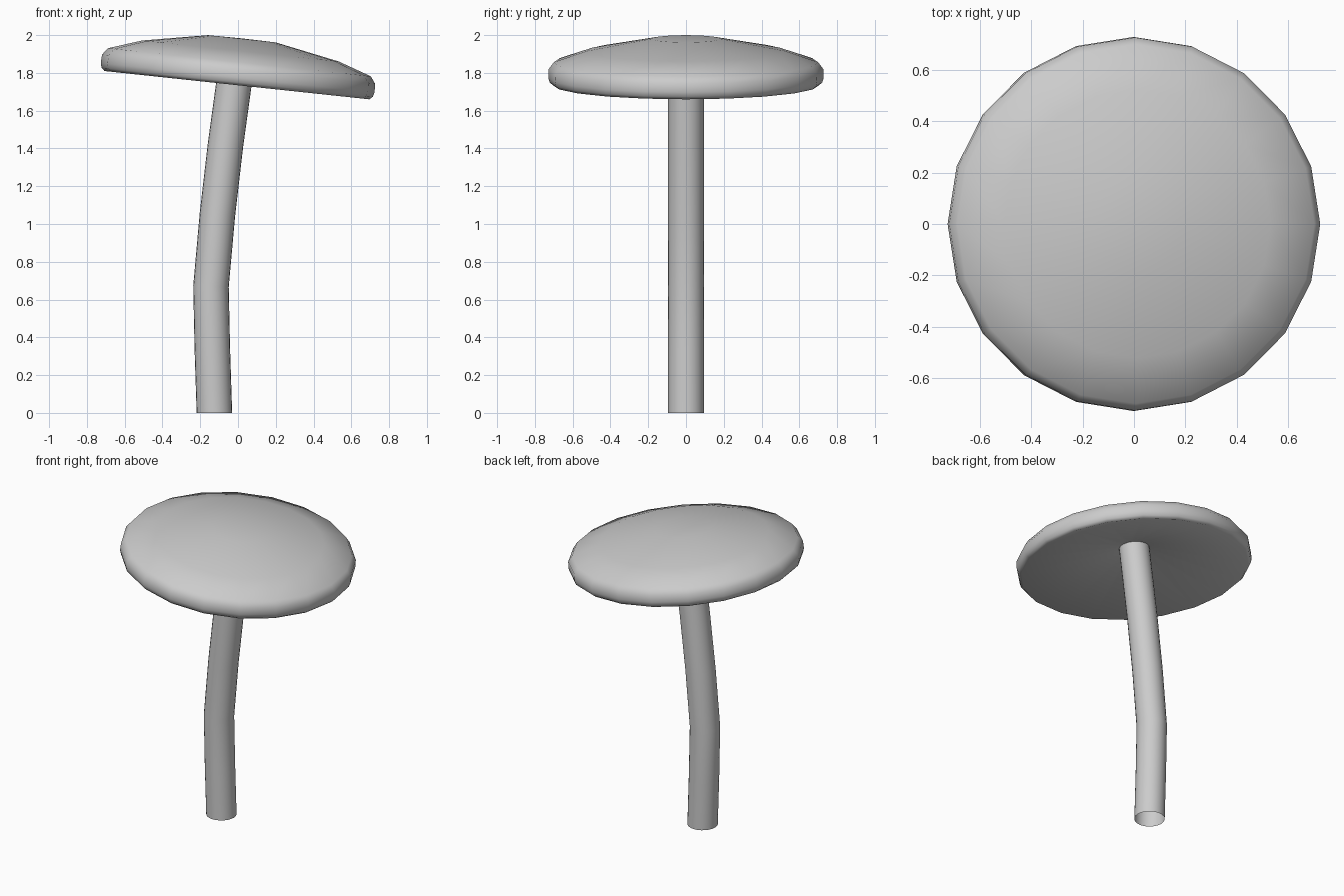
import bpy, bmesh, math
from mathutils import Vector, Matrix

if "Cube" in bpy.data.objects:
    bpy.data.objects.remove(bpy.data.objects["Cube"])


def loft(name, rings, close_start=None, close_end=None):
    """Skin a list of equal-length point rings; optional centre points close the ends."""
    bm = bmesh.new()
    rows = [[bm.verts.new(p) for p in ring] for ring in rings]
    n = len(rows[0])
    for a, b in zip(rows, rows[1:]):
        for i in range(n):
            j = (i + 1) % n
            bm.faces.new((a[i], a[j], b[j], b[i]))
    for row, point in ((rows[0], close_start), (rows[-1], close_end)):
        if point is not None:
            c = bm.verts.new(point)
            for i in range(n):
                bm.faces.new((row[i], row[(i + 1) % n], c))
    bmesh.ops.recalc_face_normals(bm, faces=bm.faces)
    mesh = bpy.data.meshes.new(name)
    bm.to_mesh(mesh)
    bm.free()
    obj = bpy.data.objects.new(name, mesh)
    bpy.context.collection.objects.link(obj)
    bpy.context.view_layer.objects.active = obj
    obj.select_set(True)
    bpy.ops.object.shade_smooth_by_angle(angle=math.radians(60))
    obj.select_set(False)
    return obj


def circle(r, z, n):
    return [Vector((r * math.cos(2 * math.pi * i / n),
                    r * math.sin(2 * math.pi * i / n), z)) for i in range(n)]


# Cap: 20-sided dome with rounded rim and hollowed underside, tipped toward +x
cap_profile = [(0.10, 0.145), (0.705, 0.0), (0.722, 0.015), (0.729, 0.04),
               (0.727, 0.085), (0.70, 0.122), (0.523, 0.182), (0.18, 0.247)]
cap = loft("mushroom_cap", [circle(r, z, 20) for r, z in cap_profile],
           (0, 0, 0.165), (0, 0, 0.249))
cap.data.transform(Matrix.Translation((-0.006, 0, 1.735)) @
                   Matrix.Rotation(math.radians(6.1), 4, 'Y'))

# Stem: gently bent open tube, rings perpendicular to the path
path = [(-0.125, 0), (-0.136, 0.34), (-0.143, 0.67), (-0.109, 1.05),
        (-0.066, 1.42), (-0.022, 1.74), (0.0, 1.90)]
rings = []
for k, (x, z) in enumerate(path):
    a, b = path[max(k - 1, 0)], path[min(k + 1, len(path) - 1)]
    tilt = 0 if k == 0 else math.atan2(b[0] - a[0], b[1] - a[1])
    m = Matrix.Translation((x, 0, z)) @ Matrix.Rotation(tilt, 4, 'Y')
    rings.append([m @ p for p in circle(0.094, 0, 24)])
loft("mushroom_stem", rings)
